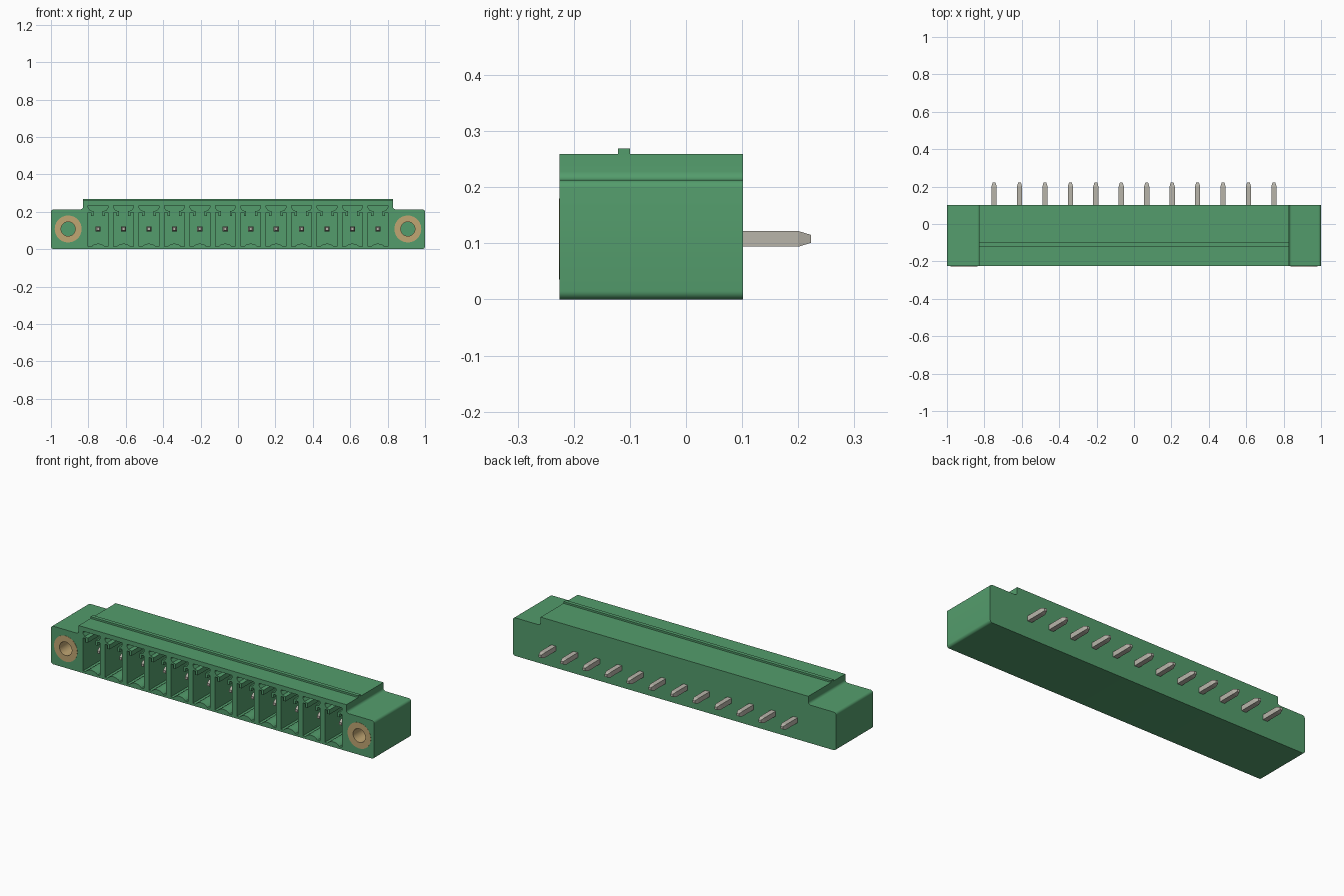
import bpy
import bmesh
import math

cube = bpy.data.objects.get("Cube")
if cube:
    bpy.data.objects.remove(cube, do_unlink=True)

FRONT, BACK = -0.225, 0.102
PINS, PITCH, AXIS_Z = 12, 0.136, 0.108
PIN_X = [(i - (PINS - 1) / 2) * PITCH for i in range(PINS)]


def material(name, color, metallic=0.0):
    m = bpy.data.materials.new(name)
    m.use_nodes = True
    m.diffuse_color = (*color, 1)
    bsdf = m.node_tree.nodes["Principled BSDF"]
    bsdf.inputs["Base Color"].default_value = (*color, 1)
    bsdf.inputs["Roughness"].default_value = 0.6
    return m


green = material("green plastic", (0.088, 0.335, 0.150))
tin = material("tinned metal", (0.48, 0.46, 0.40))
brass = material("brass", (0.53, 0.38, 0.17))


def finish(name, bm, mat):
    bmesh.ops.recalc_face_normals(bm, faces=bm.faces)
    mesh = bpy.data.meshes.new(name)
    bm.to_mesh(mesh)
    bm.free()
    mesh.materials.append(mat)
    ob = bpy.data.objects.new(name, mesh)
    bpy.context.collection.objects.link(ob)
    return ob


def prism(bm, profile, y0, y1):
    """Extrude an (x, z) outline along y."""
    a = [bm.verts.new((x, y0, z)) for x, z in profile]
    b = [bm.verts.new((x, y1, z)) for x, z in profile]
    bm.faces.new(a)
    bm.faces.new(b[::-1])
    for i in range(len(a)):
        j = (i + 1) % len(a)
        bm.faces.new((a[i], b[i], b[j], a[j]))


def arc(cx, cz, r, start, end, steps=6):
    angles = [math.radians(start + (end - start) * i / steps) for i in range(steps + 1)]
    return [(cx + r * math.cos(t), cz + r * math.sin(t)) for t in angles]


def mirrored(half):
    """Close a right-hand outline by reflecting it in x."""
    return half + [(-x, z) for x, z in reversed(half) if abs(x) > 1e-6]


def smooth(ob):
    bpy.ops.object.select_all(action="DESELECT")
    ob.select_set(True)
    bpy.context.view_layer.objects.active = ob
    bpy.ops.object.shade_smooth_by_angle(angle=math.radians(30))


# Housing with rounded flange corners and filleted steps
r = 0.015
half = arc(1 - r, r, r, -90, 0) + arc(1 - r, 0.213 - r, r, 0, 90)
half += arc(0.828 + r, 0.213 + r, r, 270, 180) + [(0.828, 0.259)]
bm = bmesh.new()
prism(bm, mirrored(half), FRONT, BACK)
housing = finish("housing", bm, green)

# Contact pockets: arched floor, hanging prongs and a flared keyway on top
pocket = [(0.0, 0.030), (0.018, 0.027), (0.029, 0.021), (0.036, 0.013), (0.053, 0.013),
          (0.053, 0.197), (0.037, 0.197), (0.037, 0.177), (0.024, 0.177),
          (0.024, 0.203), (0.043, 0.207), (0.053, 0.222), (0.053, 0.234)]
bm = bmesh.new()
for px in PIN_X:
    prism(bm, [(px + x, z) for x, z in mirrored(pocket)], FRONT - 0.05, 0.03)

# Bores for the threaded inserts
for side in (-1, 1):
    prism(bm, arc(side * 0.908, AXIS_Z, 0.072, 0, 352.5, 47), FRONT - 0.05, 0.0)
cutter = finish("pocket_cutter", bm, green)
cutter.hide_render = True

cut = housing.modifiers.new("pockets", "BOOLEAN")
cut.operation = "DIFFERENCE"
cut.solver = "EXACT"
cut.object = cutter
bpy.context.view_layer.objects.active = housing
bpy.ops.object.modifier_apply(modifier=cut.name)
bpy.data.objects.remove(cutter, do_unlink=True)
smooth(housing)

# Coding rib along the top
bm = bmesh.new()
prism(bm, [(-0.828, 0.255), (0.828, 0.255), (0.828, 0.269), (-0.828, 0.269)], -0.121, -0.100)
finish("top_rib", bm, green)

# Threaded inserts as thick brass tubes
for label, side in (("left", 1), ("right", -1)):
    bm = bmesh.new()
    rings = []
    for radius, y in ((0.072, FRONT - 0.001), (0.072, 0.0), (0.038, 0.0), (0.038, FRONT - 0.001)):
        outline = arc(side * 0.908, AXIS_Z, radius, 0, 352.5, 47)
        rings.append([bm.verts.new((x, y, z)) for x, z in outline])
    for k in range(4):
        a, b = rings[k], rings[(k + 1) % 4]
        for i in range(48):
            j = (i + 1) % 48
            bm.faces.new((a[i], a[j], b[j], b[i]))
    smooth(finish(label + "_threaded_insert", bm, brass))

# Square contact pins with tapered ends
for n, px in enumerate(PIN_X, 1):
    bm = bmesh.new()
    sections = []
    for y, h in ((-0.165, 0.007), (-0.14, 0.014), (0.20, 0.014), (0.223, 0.007)):
        sections.append([bm.verts.new((px + sx * h, y, AXIS_Z + sz * h))
                         for sx, sz in ((-1, -1), (1, -1), (1, 1), (-1, 1))])
    bm.faces.new(sections[0])
    bm.faces.new(sections[-1])
    for a, b in zip(sections, sections[1:]):
        for i in range(4):
            j = (i + 1) % 4
            bm.faces.new((a[i], a[j], b[j], b[i]))
    finish(f"contact_pin_{n}", bm, tin)
